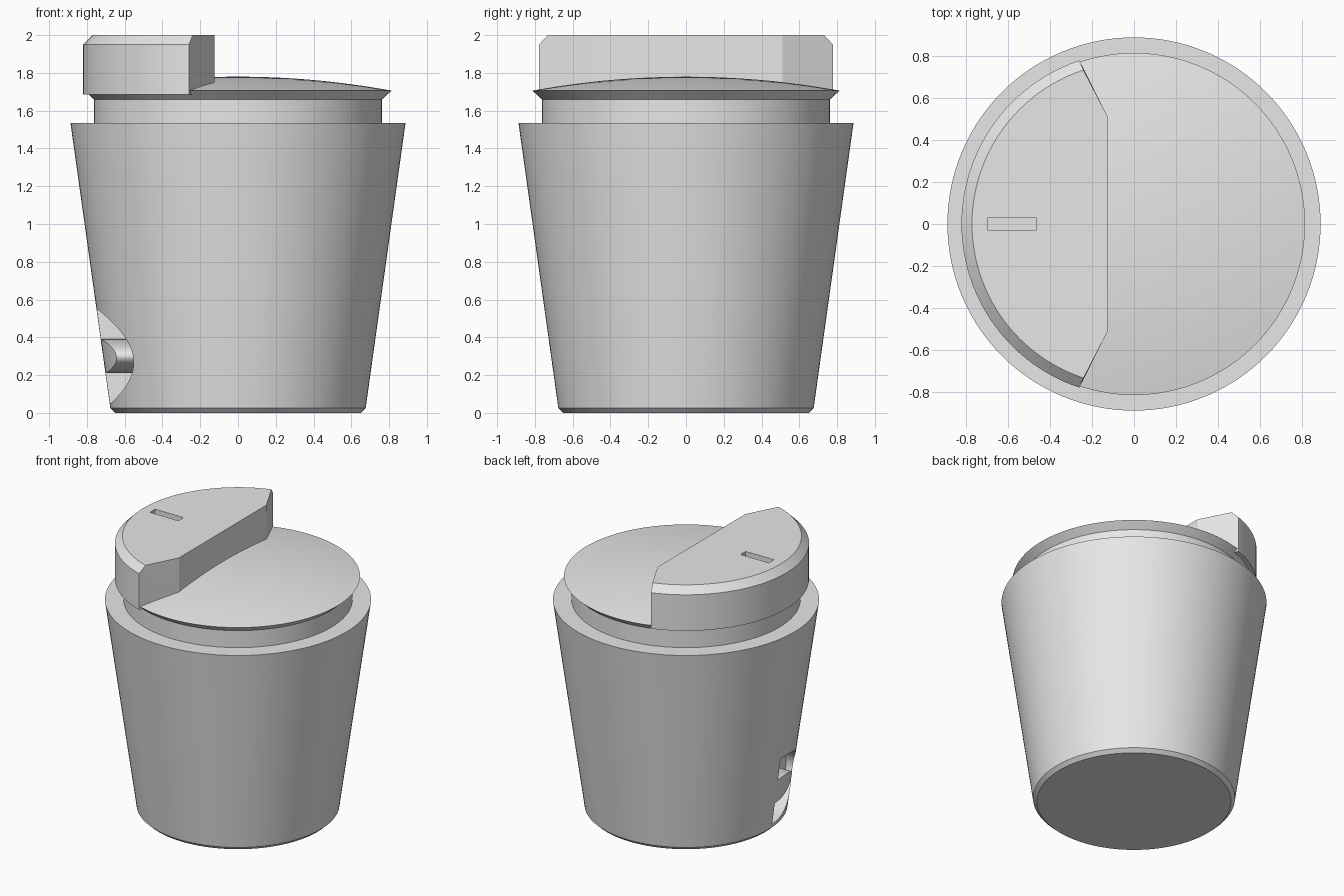
import bpy, bmesh, math

if "Cube" in bpy.data.objects:
    bpy.data.objects.remove(bpy.data.objects["Cube"], do_unlink=True)

grey = bpy.data.materials.new("plain_grey")
grey.use_nodes = True
GREY = (0.8, 0.8, 0.8, 1)
grey.diffuse_color = GREY
grey.node_tree.nodes["Principled BSDF"].inputs["Base Color"].default_value = GREY


def add_object(name, bm):
    bmesh.ops.recalc_face_normals(bm, faces=bm.faces)
    mesh = bpy.data.meshes.new(name)
    bm.to_mesh(mesh)
    bm.free()
    mesh.materials.append(grey)
    obj = bpy.data.objects.new(name, mesh)
    bpy.context.scene.collection.objects.link(obj)
    return obj


def loft(name, rings):
    """Join equal-length closed rings of points and cap both ends."""
    bm = bmesh.new()
    loops = [[bm.verts.new(p) for p in ring] for ring in rings]
    n = len(loops[0])
    for low, high in zip(loops, loops[1:]):
        for i in range(n):
            j = (i + 1) % n
            bm.faces.new((low[i], low[j], high[j], high[i]))
    bm.faces.new(loops[0][::-1])
    bm.faces.new(loops[-1])
    return add_object(name, bm)


def lathe(name, profile, segments=128):
    step = math.tau / segments
    return loft(name, [[(r * math.cos(i * step), r * math.sin(i * step), z)
                        for i in range(segments)] for r, z in profile])


def cut(target, cutter):
    mod = target.modifiers.new("cut", "BOOLEAN")
    mod.operation = "DIFFERENCE"
    mod.solver = "EXACT"
    mod.object = cutter
    bpy.context.view_layer.objects.active = target
    bpy.ops.object.modifier_apply(modifier=mod.name)
    bpy.data.objects.remove(cutter, do_unlink=True)


def smooth(obj):
    bpy.ops.object.select_all(action="DESELECT")
    obj.select_set(True)
    bpy.context.view_layer.objects.active = obj
    bpy.ops.object.shade_smooth_by_angle(angle=math.radians(20))


# Tapered cup with a bevelled foot, and the neck above it
cup = lathe("cup_body", [(0.65, 0), (0.676, 0.025), (0.887, 1.535)])
neck = lathe("neck", [(0.763, 1.5), (0.763, 1.67)])

# Domed lid with an undercut rim
LID_R, RIM_Z, DOME_H = 0.813, 1.706, 0.074
dome = []
for i in range(16):
    r = LID_R * (1 - i / 16)
    dome.append((r, RIM_Z + DOME_H * (1 - (r / LID_R) ** 2)))
lid = lathe("lid", [(0.763, 1.66)] + dome + [(0.005, RIM_Z + DOME_H)])


# Raised mouthpiece: round outside, straight inside with angled corners
def mouthpiece_ring(radius, end_x, z, steps=48):
    half = math.acos(-end_x / radius)
    ring = [(-0.125, 0.51, z)]
    for i in range(steps + 1):
        a = math.pi - half + 2 * half * i / steps
        ring.append((radius * math.cos(a), radius * math.sin(a), z))
    return ring + [(-0.125, -0.51, z)]


mouthpiece = loft("mouthpiece", [mouthpiece_ring(0.82, -0.26, 1.685),
                                 mouthpiece_ring(0.82, -0.26, 1.95),
                                 mouthpiece_ring(0.77, -0.24, 2.0)])

# Drinking slot
bm = bmesh.new()
bmesh.ops.create_cube(bm, size=1)
bmesh.ops.scale(bm, vec=(0.23, 0.06, 0.1), verts=bm.verts)
bmesh.ops.translate(bm, vec=(-0.58, 0, 2.0), verts=bm.verts)
cut(mouthpiece, add_object("slot_cutter", bm))

# Curved channel recessed into the lower side of the cup
def half_oval(width, height, x, flip=1):
    angles = [math.pi * (i / 32 - 0.5) * flip for i in range(33)]
    return [(x, -0.03 - width * math.cos(a), 0.3 + height * math.sin(a)) for a in angles]


channel = loft("channel_cutter", [half_oval(0.42, 0.25, x) + half_oval(0.28, 0.09, x, -1)
                                  for x in (-0.95, -0.5)])
cut(cup, channel)

for part in (cup, neck, lid, mouthpiece):
    smooth(part)
